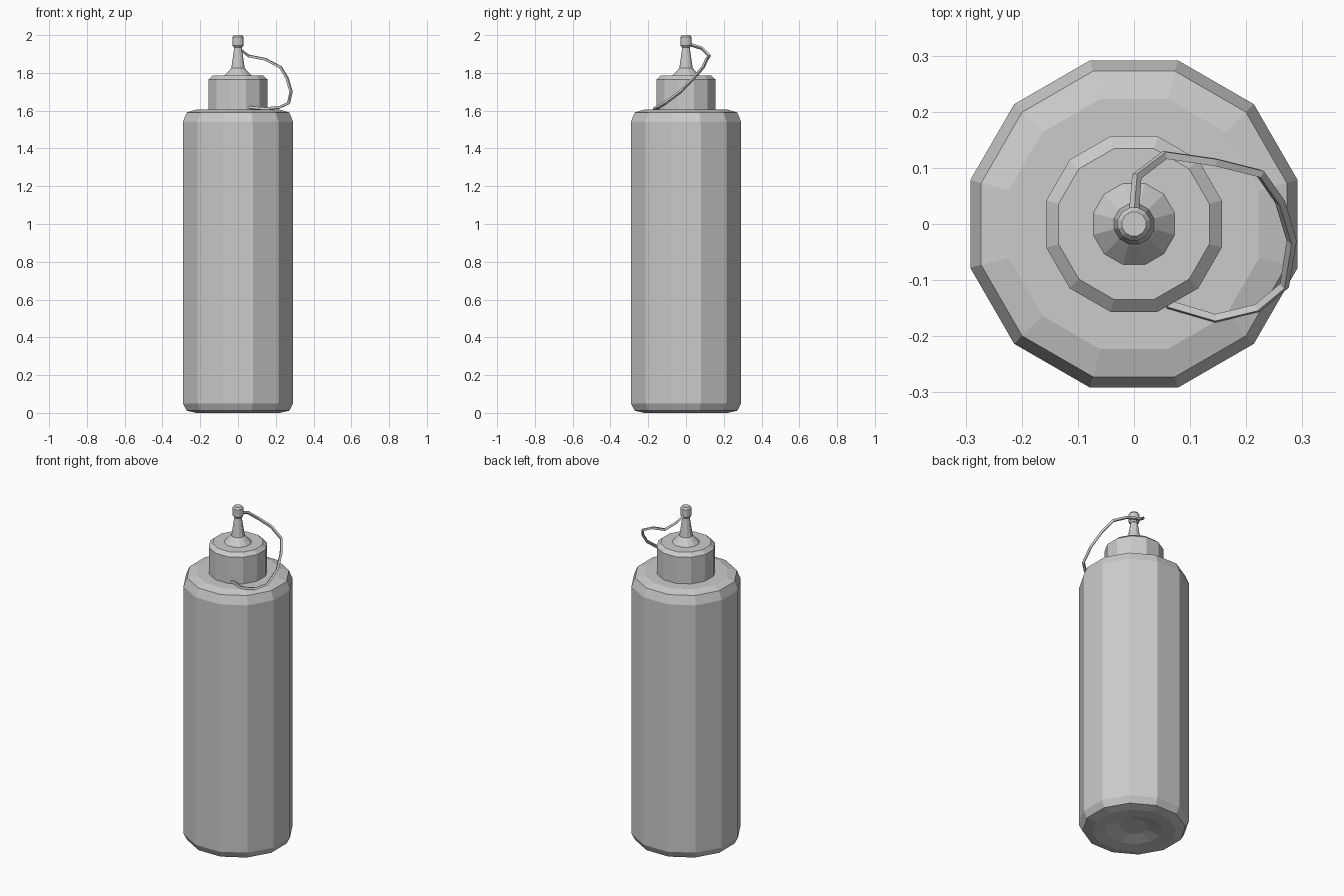
import bpy
import math

cube = bpy.data.objects.get("Cube")
if cube:
    bpy.data.objects.remove(cube, do_unlink=True)

plastic = bpy.data.materials.new("light grey plastic")
plastic.use_nodes = True
GREY = (0.6, 0.6, 0.6, 1)
plastic.diffuse_color = GREY
plastic.node_tree.nodes["Principled BSDF"].inputs["Base Color"].default_value = GREY


def add_object(name, data):
    obj = bpy.data.objects.new(name, data)
    bpy.context.collection.objects.link(obj)
    data.materials.append(plastic)
    return obj


def lathe(name, profile, sides=12):
    """Flat-faced turned part from (radius, height) points, bottom to top."""
    verts, faces = [], []
    for r, z in profile:
        for i in range(sides):
            a = 2 * math.pi * (i + 0.5) / sides
            verts.append((r * math.cos(a), r * math.sin(a), z))
    for k in range(len(profile) - 1):
        for i in range(sides):
            j = (i + 1) % sides
            low, high = k * sides, (k + 1) * sides
            faces.append((low + i, low + j, high + j, high + i))
    last = (len(profile) - 1) * sides
    faces.append(tuple(reversed(range(sides))))
    faces.append(tuple(range(last, last + sides)))
    mesh = bpy.data.meshes.new(name)
    mesh.from_pydata(verts, [], faces)
    return add_object(name, mesh)


# Bottle with a dished base and rounded shoulder
lathe("bottle_body", [(0.08, 0.025), (0.155, 0.005), (0.23, 0), (0.282, 0.012),
                      (0.302, 0.05), (0.302, 1.54), (0.282, 1.59),
                      (0.231, 1.605), (0.12, 1.605)])

# Screw cap with chamfered rim
lathe("screw_cap", [(0.162, 1.6), (0.162, 1.765), (0.139, 1.785)])

# Flared foot and tapering spout
lathe("nozzle", [(0.077, 1.783), (0.042, 1.82), (0.037, 1.825), (0.018, 1.95)])

# Small stopper on the tip
lathe("tip_stopper", [(0.022, 1.935), (0.03, 1.945), (0.03, 1.99), (0.022, 2.0)])

# Thin tether from the stopper to the foot of the cap
path = [(0, 0.02, 1.95), (0.005, 0.085, 1.93), (0.055, 0.123, 1.89),
        (0.145, 0.11, 1.872), (0.225, 0.09, 1.83), (0.26, 0.04, 1.772),
        (0.281, -0.03, 1.70), (0.268, -0.11, 1.64), (0.22, -0.15, 1.618),
        (0.145, -0.168, 1.61), (0.06, -0.143, 1.617)]
curve = bpy.data.curves.new("tether_strap", "CURVE")
curve.dimensions = "3D"
curve.bevel_depth = 0.009
curve.bevel_resolution = 0
curve.use_fill_caps = True
spline = curve.splines.new("POLY")
spline.points.add(len(path) - 1)
for point, co in zip(spline.points, path):
    point.co = (*co, 1)
spline.use_smooth = False
add_object("tether_strap", curve)
